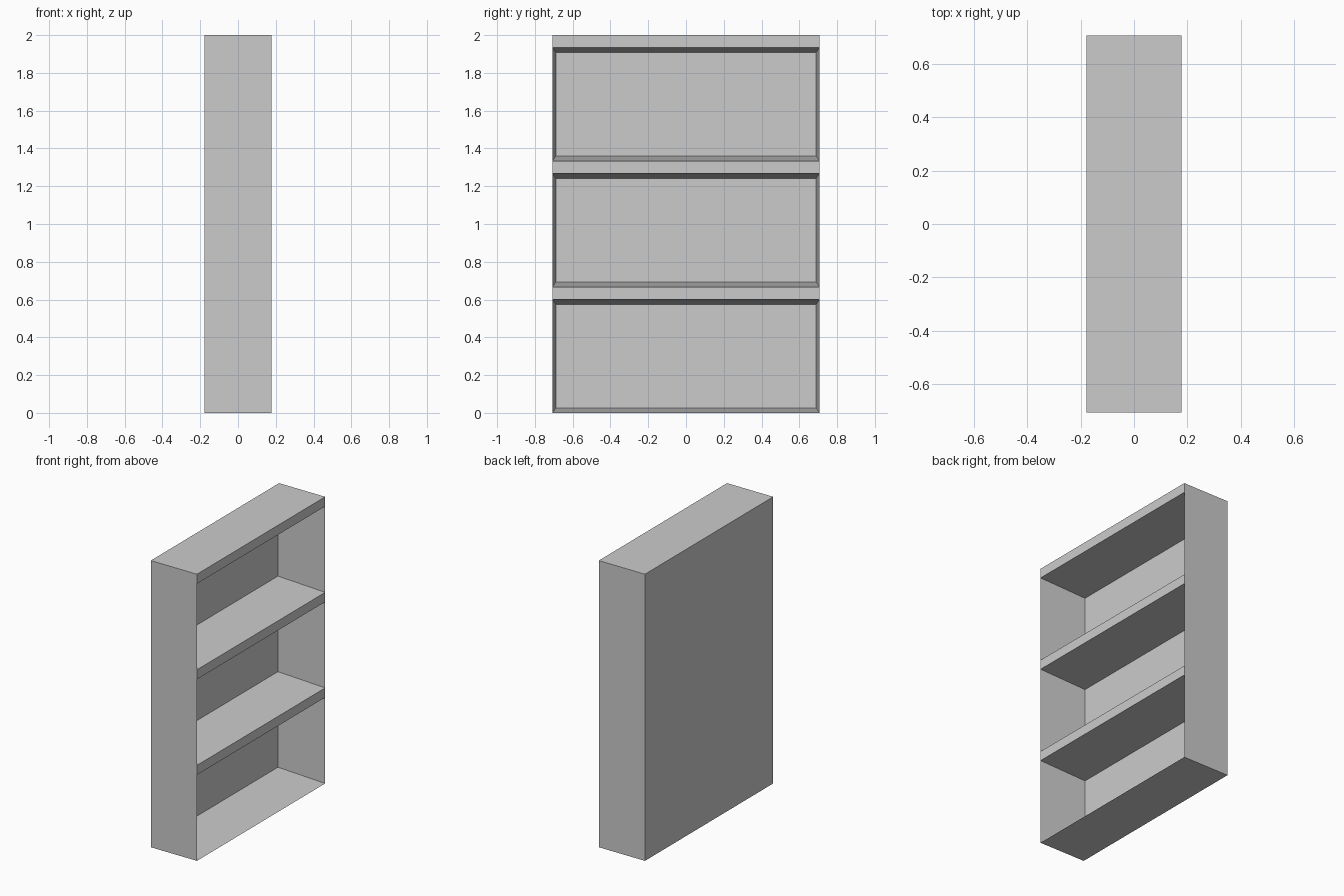
import bpy, bmesh
from mathutils import Vector

if "Cube" in bpy.data.objects:
    bpy.data.objects.remove(bpy.data.objects["Cube"])

X, Y = 0.178, 0.707           # half depth, half width (opening faces +x)
BAY, BOARD = 0.6, 0.2 / 3     # opening height, shelf edge thickness
DEPTH, INSET_Y, INSET_Z = 0.352, 0.018, 0.026

# heights of the horizontal bands: bay, shelf edge, bay, shelf edge ...
levels = [0.0]
for i in range(3):
    levels += [levels[-1] + BAY, levels[-1] + BAY + BOARD]

bm = bmesh.new()
rings = [[bm.verts.new((x, y, z)) for x, y in ((-X, -Y), (X, -Y), (X, Y), (-X, Y))]
         for z in levels]

# outer shell: bottom, top and walls, keeping the bay fronts for recessing
bm.faces.new(rings[0][::-1])
bm.faces.new(rings[-1])
bays = []
for band, (lo, hi) in enumerate(zip(rings, rings[1:])):
    for k in range(4):
        n = (k + 1) % 4
        face = bm.faces.new((lo[k], lo[n], hi[n], hi[k]))
        if k == 1 and band % 2 == 0:
            bays.append(face)

# recess each bay, tapering slightly towards the back
for face in bays:
    mid = face.calc_center_median()
    inner = bmesh.ops.extrude_face_region(bm, geom=[face])["geom"]
    for v in (g for g in inner if isinstance(g, bmesh.types.BMVert)):
        v.co += Vector((-DEPTH,
                        -INSET_Y if v.co.y > mid.y else INSET_Y,
                        -INSET_Z if v.co.z > mid.z else INSET_Z))
    if face.is_valid:
        bm.faces.remove(face)

# merge the flat wall bands
bmesh.ops.dissolve_limit(bm, angle_limit=0.01, verts=bm.verts, edges=bm.edges)
bmesh.ops.recalc_face_normals(bm, faces=bm.faces)

mesh = bpy.data.meshes.new("bookcase")
bm.to_mesh(mesh)
bm.free()
bpy.context.collection.objects.link(bpy.data.objects.new("bookcase", mesh))
